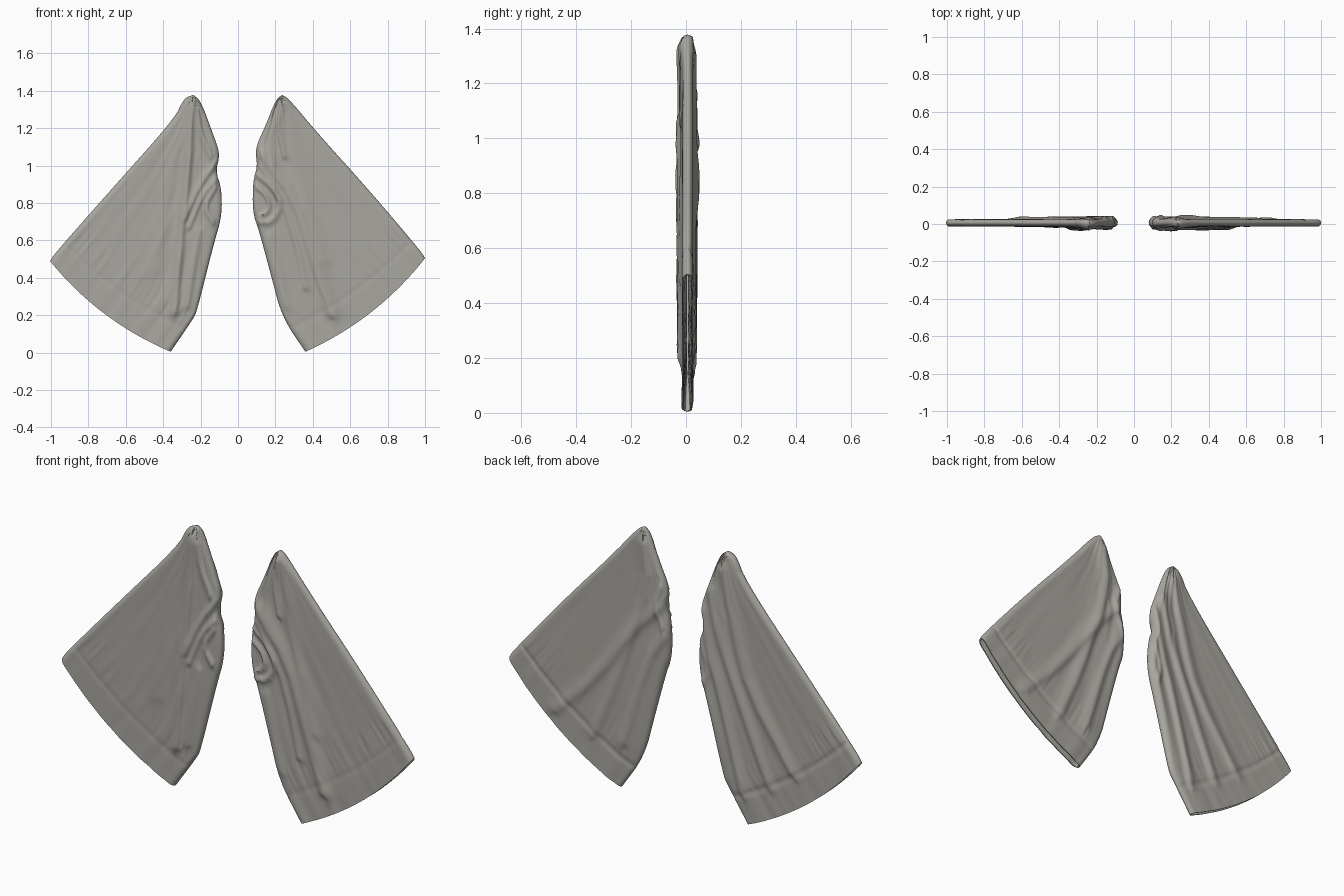
import bpy
import math
from mathutils import Vector, noise

cube = bpy.data.objects.get("Cube")
if cube:
    bpy.data.objects.remove(cube)

COLUMNS, ROWS = 110, 120
MID_Y = 0.006

cloth = bpy.data.materials.new("warm_grey_cloth")
cloth.use_nodes = True
grey = (0.40, 0.385, 0.35, 1)
cloth.diffuse_color = grey
cloth.node_tree.nodes["Principled BSDF"].inputs["Base Color"].default_value = grey


def rounded(points, passes=2):
    """Corner cutting that keeps both ends of a path."""
    path = [Vector(p) for p in points]
    for _ in range(passes):
        cut = [path[0]]
        for a, b in zip(path, path[1:]):
            cut += [a.lerp(b, 0.25), a.lerp(b, 0.75)]
        path = cut + [path[-1]]
    return path


def resample(path, count):
    """Evenly spaced points along a path."""
    lengths = [(b - a).length for a, b in zip(path, path[1:])]
    total, out = sum(lengths), []
    for i in range(count + 1):
        want, k = total * i / count, 0
        while k < len(lengths) - 1 and want > lengths[k]:
            want -= lengths[k]
            k += 1
        out.append(path[k].lerp(path[k + 1], min(1, want / lengths[k])))
    return out


def fold_height(folds, x, z):
    """Sum of cloth ridges, each steep on one side and soft on the other."""
    height = 0
    for path, amount, width in folds:
        best, side = 1, 1
        for a, b in zip(path, path[1:]):
            dx, dz = b.x - a.x, b.y - a.y
            px, pz = x - a.x, z - a.y
            f = max(0, min(1, (px * dx + pz * dz) / (dx * dx + dz * dz)))
            d = math.hypot(px - f * dx, pz - f * dz)
            if d < best:
                best, side = d, dx * pz - dz * px
        w = width if side > 0 else width * 0.55
        height += amount * math.exp(-(best / w) ** 2)
    return height


def make_sleeve(name, sign, inner, outer, front, back):
    inner = resample(rounded(inner), ROWS)
    outer = resample(rounded(outer), ROWS)
    layers = {f: [(rounded(p, 1), a, w) for p, a, w in folds]
              for f, folds in ((-1, front), (1, back))}
    hem = outer[-1] - inner[-1]
    hem_out = Vector((hem.y, -hem.x)).normalized()

    def point(s, row, face, fullness=1):
        t = row / ROWS
        p = inner[row].lerp(outer[row], s)
        p = p + hem_out * (0.2 * s * (1 - s) * t ** 3)
        # Rounded side edges, fuller towards the gathered inner side
        width = (outer[row] - inner[row]).length
        d = min(1, min(s, 1 - s) * width / 0.03)
        edge = math.sqrt(max(0, 1 - (1 - d) ** 2))
        gather = max(0, 1 - s * 1.8)
        half = 0.019 + 0.007 * gather * math.sin(math.pi * min(1, t * 1.1))
        # Radiating wrinkles, broad folds and the hem seam
        ripple = noise.noise((s * 13, t * 2, sign * 5 + face * 9))
        half += ripple * (0.002 + 0.004 * gather)
        half += min(0.021, fold_height(layers[face], p.x, p.y))
        half -= 0.005 * math.exp(-((t - 0.9) / 0.008) ** 2) * (1 if face > 0 else 0.4)
        pucker = noise.noise((s * 40, t * 4, face))
        half += 0.003 * pucker * math.exp(-((t - 0.84) / 0.06) ** 2)
        y = MID_Y + face * max(0.006, half) * edge * fullness
        return (sign * p.x, y, p.y)

    # Each ring runs over the front and returns over the back;
    # the last few rings turn inside the open cuff.
    verts, faces = [point(0, 0, 1)], []
    steps = [(1 - math.cos(math.pi * k / COLUMNS)) / 2 for k in range(COLUMNS + 1)]
    loop = [(s, -1) for s in steps] + [(s, 1) for s in steps[-2:0:-1]]
    rings = [(r, 1, 0) for r in range(1, ROWS + 1)]
    rings += [(ROWS, 0.72, 0.008), (ROWS - 4, 0.6, 0.01), (ROWS - 14, 0.1, 0.015)]
    for row, fullness, inset in rings:
        verts += [point(inset + s * (1 - 2 * inset), row, face, fullness)
                  for s, face in loop]
    n = len(loop)
    for k in range(n):
        m = (k + 1) % n
        faces.append((0, 1 + k, 1 + m))
        for r in range(len(rings) - 1):
            a, b = 1 + r * n, 1 + (r + 1) * n
            faces.append((a + k, b + k, b + m, a + m))
    if sign < 0:
        faces = [f[::-1] for f in faces]

    mesh = bpy.data.meshes.new(name)
    mesh.from_pydata(verts, [], faces)
    mesh.materials.append(cloth)
    mesh.update()
    obj = bpy.data.objects.new(name, mesh)
    bpy.context.collection.objects.link(obj)
    bpy.ops.object.select_all(action="DESELECT")
    obj.select_set(True)
    bpy.context.view_layer.objects.active = obj
    bpy.ops.object.shade_smooth_by_angle(angle=math.radians(60))
    return obj


# Left sleeve: outlines and folds given as (outward, up)
left_inner = [(.235, 1.378), (.2, 1.35), (.15, 1.22), (.09, 1.09), (.105, 1),
              (.08, .92), (.078, .75), (.11, .66), (.175, .42), (.235, .19), (.36, .005)]
left_outer = [(.235, 1.378), (.27, 1.36), (.42, 1.18), (.7, .87), (.98, .54), (1, .505)]
left_front = [
    ([(.23, 1.33), (.215, 1.2), (.245, 1.05)], .012, .02),
    ([(.13, 1.05), (.3, .82), (.385, .55), (.5, .21)], .018, .045),
    ([(.11, 1), (.2, .88), (.28, .7), (.36, .35)], .012, .026),
    ([(.25, 1.33), (.33, .92), (.46, .5)], .007, .04),
    ([(.1, .95), (.18, .88), (.23, .79), (.18, .7), (.11, .7)], .013, .018),
    ([(.1, .88), (.15, .84), (.17, .77), (.12, .73)], .012, .015),
    ([(.17, .62), (.26, .25)], .006, .03),
]
left_back = [
    ([(.1, 1.02), (.28, .84), (.48, .55), (.72, .31)], .011, .04),
    ([(.22, 1.3), (.19, 1.1), (.29, .8), (.37, .55), (.5, .25)], .012, .04),
    ([(.1, .85), (.2, .7), (.33, .25)], .01, .04),
    ([(.12, 1.1), (.15, 1), (.11, .9)], .009, .02),
]
make_sleeve("left_sleeve", 1, left_inner, left_outer, left_front, left_back)

# Right sleeve: same cut, gathered differently
right_inner = [(.24, 1.378), (.2, 1.35), (.13, 1.16), (.095, 1.06), (.12, .97),
               (.088, .88), (.086, .73), (.13, .58), (.22, .22), (.24, .18), (.36, .005)]
right_outer = [(.24, 1.378), (.29, 1.36), (.34, 1.25), (.68, .87), (.98, .53), (1.005, .49)]
right_front = [
    ([(.245, 1.33), (.265, .93), (.3, .65), (.335, .22)], .018, .03),
    ([(.22, 1.3), (.2, 1.18), (.14, 1.05)], .011, .022),
    ([(.11, 1.02), (.2, .9), (.28, .72)], .013, .02),
    ([(.11, .93), (.19, .84), (.26, .67)], .012, .018),
    ([(.12, .88), (.18, .78), (.13, .7)], .012, .017),
    ([(.21, .65), (.27, .25)], .009, .03),
    ([(.27, 1.3), (.37, .9), (.44, .45)], .005, .05),
]
right_back = [
    ([(.115, 1.05), (.15, .85), (.21, .66), (.34, .16)], .012, .03),
    ([(.155, 1.16), (.2, .95), (.285, .73), (.49, .24)], .012, .035),
    ([(.23, 1.28), (.3, .95), (.38, .7), (.63, .34)], .012, .04),
    ([(.1, .9), (.15, .75), (.12, .68)], .009, .022),
]
make_sleeve("right_sleeve", -1, right_inner, right_outer, right_front, right_back)
